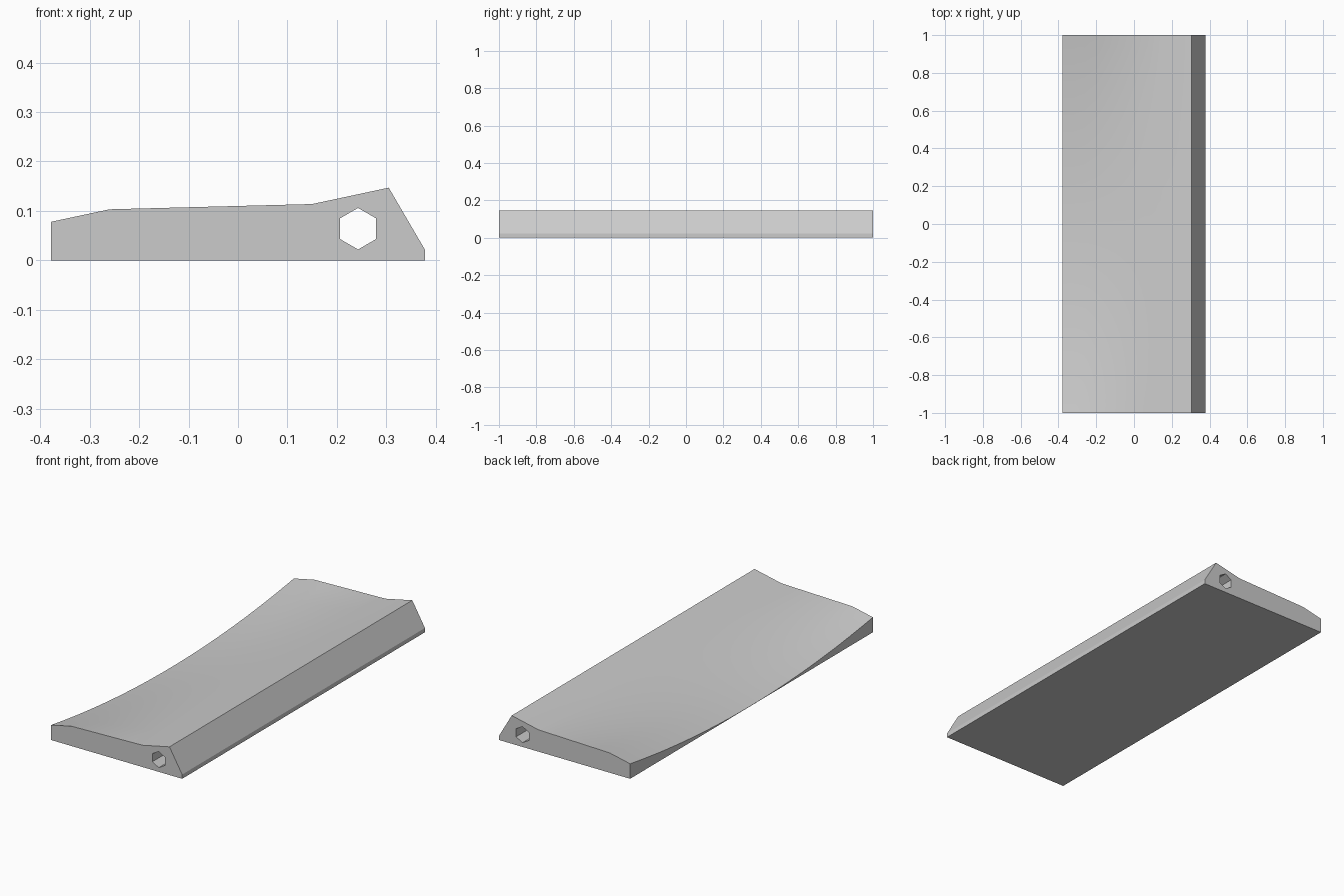
import bpy
import bmesh
import math

old = bpy.data.objects.get("Cube")
if old:
    bpy.data.objects.remove(old, do_unlink=True)

# Plain grey finish
grey = bpy.data.materials.new("plain grey")
grey.use_nodes = True
colour = (0.6, 0.6, 0.6, 1)
grey.diffuse_color = colour
grey.node_tree.nodes["Principled BSDF"].inputs["Base Color"].default_value = colour

LEFT, SHELF, TOE, RIDGE, NOSE = -0.378, -0.26, 0.15, 0.305, 0.378
PEAK, LIFT, LIP = 0.147, 0.077, 0.022
STATIONS = 32


def top_height(x, y):
    """Sloping plane, with a lift on the thin side that grows towards both ends."""
    plane = 0.001 + (PEAK - 0.001) * (x - LEFT) / (RIDGE - LEFT)
    blend = min(1, max(0, (TOE - x) / (TOE - SHELF)))
    return plane + LIFT * blend * y * y


def section(y):
    """Outline of the block at one station along its length."""
    xs = [LEFT, (LEFT + SHELF) / 2]
    xs += [SHELF + (TOE - SHELF) * i / 6 for i in range(7)] + [RIDGE]
    return [(x, top_height(x, y)) for x in xs] + [(NOSE, LIP), (NOSE, 0), (LEFT, 0)]


def loft(bm, rings):
    """Join matching rings of vertices with quads."""
    for a, b in zip(rings, rings[1:]):
        for i in range(len(a)):
            j = (i + 1) % len(a)
            bm.faces.new((a[i], a[j], b[j], b[i]))


def ring_edges(bm, ring):
    return [bm.edges.get((v, ring[i - 1])) for i, v in enumerate(ring)]


bm = bmesh.new()

# Outer skin
stations = [-1 + 2 * i / STATIONS for i in range(STATIONS + 1)]
outer = [[bm.verts.new((x, y, z)) for x, z in section(y)] for y in stations]
loft(bm, outer)

# Hexagonal bore running the full length
bore = []
for y in (-1, 1):
    angles = [math.radians(30 + 60 * k) for k in range(6)]
    bore.append([bm.verts.new((0.243 + 0.042 * math.cos(a), y,
                               0.064 + 0.042 * math.sin(a))) for a in angles])
loft(bm, bore)

# End caps around the bore
for skin, hole in ((outer[0], bore[0]), (outer[-1], bore[1])):
    bmesh.ops.triangle_fill(bm, use_beauty=True,
                            edges=ring_edges(bm, skin) + ring_edges(bm, hole))
bmesh.ops.recalc_face_normals(bm, faces=bm.faces)

mesh = bpy.data.meshes.new("curved_wedge_block")
bm.to_mesh(mesh)
bm.free()
mesh.materials.append(grey)
block = bpy.data.objects.new("curved_wedge_block", mesh)
bpy.context.collection.objects.link(block)

# Smooth top, crisp corners
bpy.ops.object.select_all(action="DESELECT")
block.select_set(True)
bpy.context.view_layer.objects.active = block
bpy.ops.object.shade_smooth_by_angle(angle=math.radians(25))
